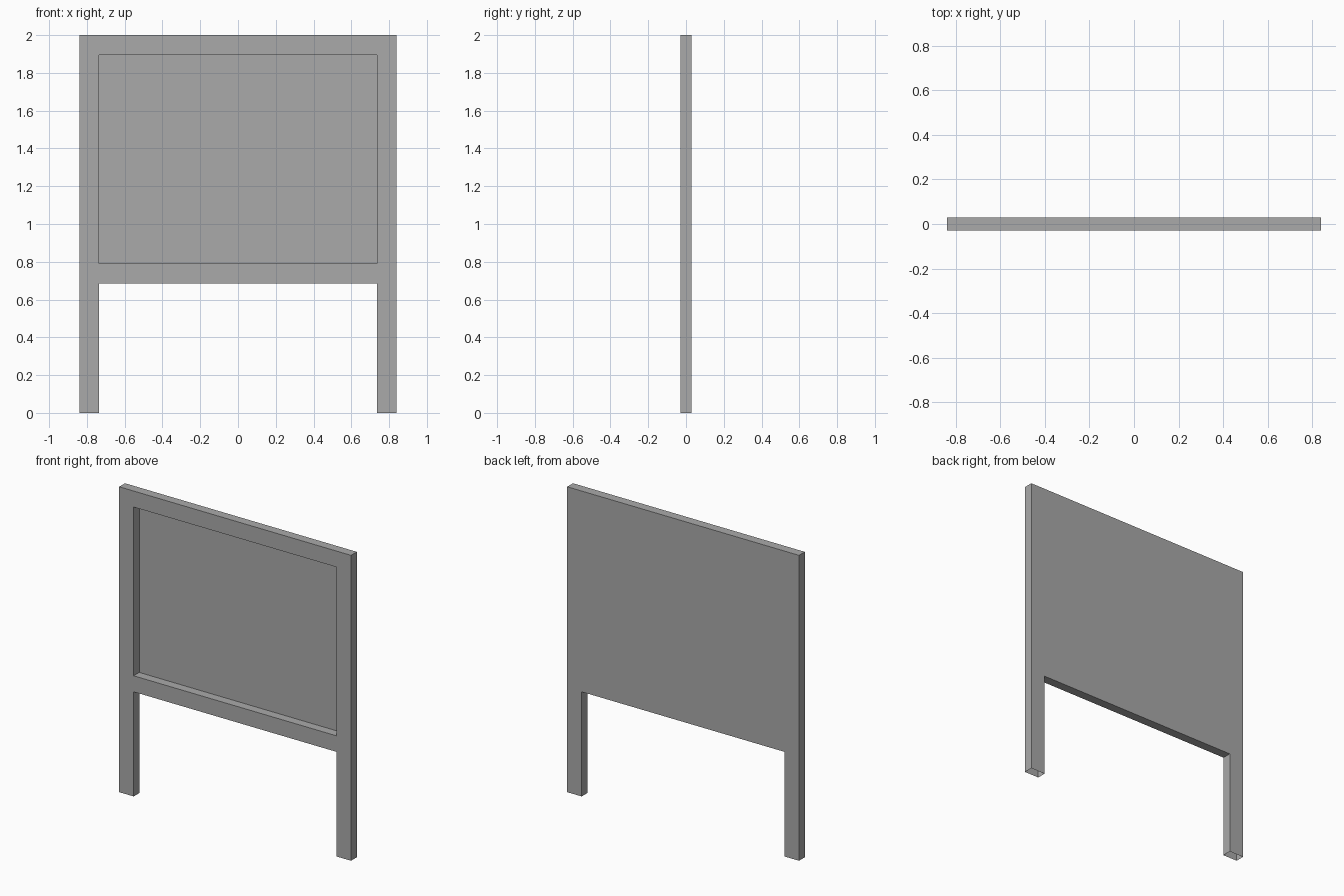
import bpy
import bmesh

HALF_W, HALF_T, BAR = 0.84, 0.03, 0.105
TOP, RAIL_BASE = 2.0, 0.685
SKIN = 0.002

cube = bpy.data.objects.get("Cube")
if cube:
    bpy.data.objects.remove(cube, do_unlink=True)

grey = bpy.data.materials.new("plain_grey")
grey.use_nodes = True
grey.diffuse_color = (0.4, 0.4, 0.4, 1)
grey.node_tree.nodes["Principled BSDF"].inputs["Base Color"].default_value = grey.diffuse_color


def finish(name, bm):
    bmesh.ops.recalc_face_normals(bm, faces=bm.faces)
    mesh = bpy.data.meshes.new(name)
    bm.to_mesh(mesh)
    bm.free()
    mesh.materials.append(grey)
    obj = bpy.data.objects.new(name, mesh)
    bpy.context.collection.objects.link(obj)
    return obj


def sheet(bm, cells, y):
    """Fill rectangles (x0, x1, z0, z1) facing the front and weld them."""
    for x0, x1, z0, z1 in cells:
        corners = ((x0, z0), (x1, z0), (x1, z1), (x0, z1))
        bm.faces.new([bm.verts.new((x, y, z)) for x, z in corners])
    bmesh.ops.remove_doubles(bm, verts=bm.verts, dist=0.0001)


def extrude_back(bm, depth):
    new = bmesh.ops.extrude_face_region(bm, geom=bm.faces[:], use_keep_orig=True)["geom"]
    verts = [g for g in new if isinstance(g, bmesh.types.BMVert)]
    bmesh.ops.translate(bm, verts=verts, vec=(0, depth, 0))


# Frame: two posts that run down into legs, joined by top and lower rails
inner = HALF_W - BAR
levels = [0, RAIL_BASE, RAIL_BASE + BAR, TOP - BAR, TOP]
bands = list(zip(levels, levels[1:]))
cells = [(x, x + BAR, z0, z1) for x in (-HALF_W, inner) for z0, z1 in bands]
cells += [(-inner, inner, *bands[i]) for i in (1, 3)]
bm = bmesh.new()
sheet(bm, cells, -HALF_T)
extrude_back(bm, 2 * HALF_T)

# The hollow legs are open at the feet
feet = [f for f in bm.faces if all(v.co.z < 0.001 for v in f.verts)]
bmesh.ops.delete(bm, geom=feet, context='FACES_ONLY')
finish("frame", bm)

# Thin backing panel, flush with the back of the frame
bm = bmesh.new()
sheet(bm, [(-inner, inner, levels[2], levels[3])], HALF_T - SKIN)
extrude_back(bm, SKIN)
finish("back_panel", bm)
